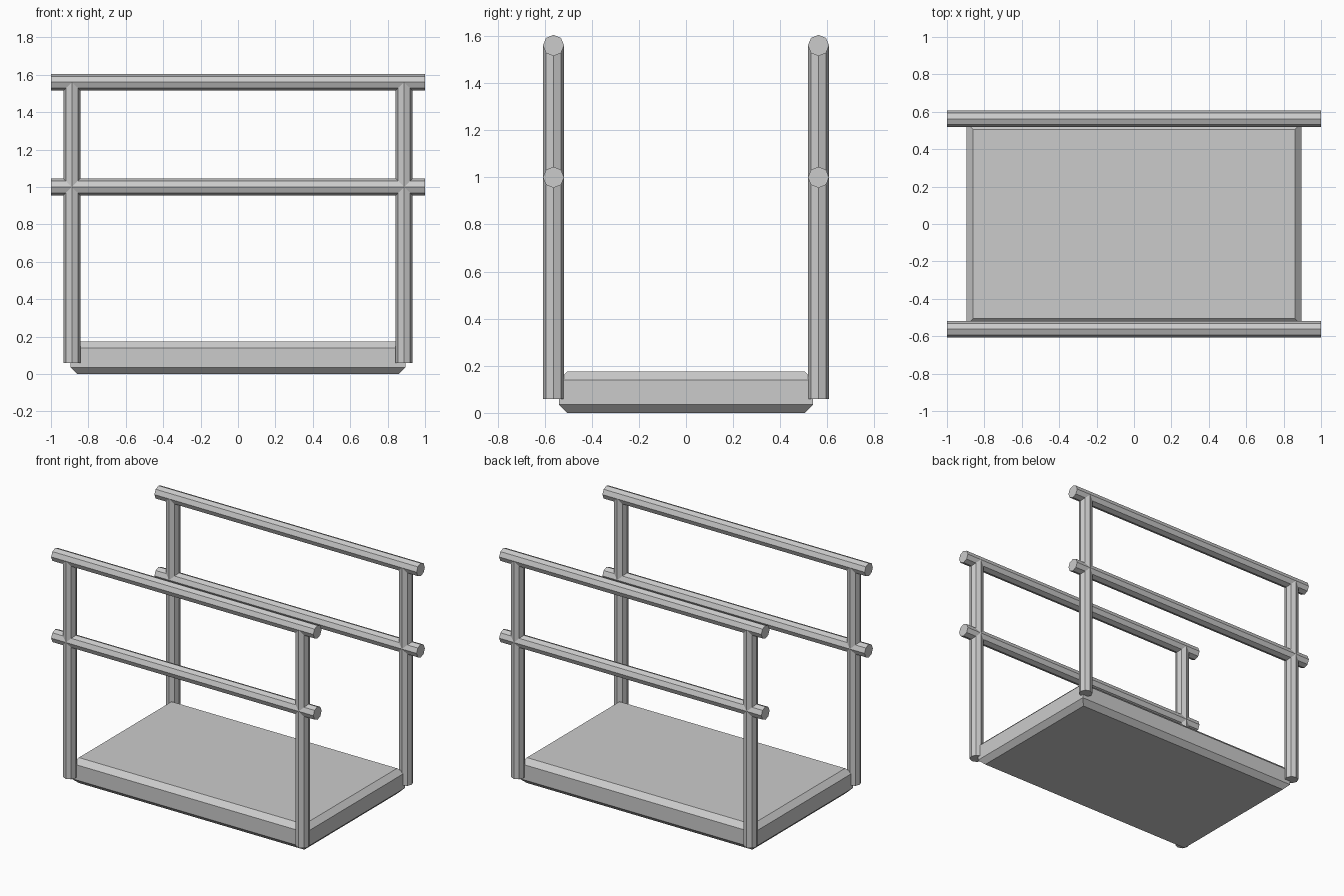
import bpy
import bmesh
from math import pi
from mathutils import Matrix

cube = bpy.data.objects.get("Cube")
if cube:
    bpy.data.objects.remove(cube, do_unlink=True)

GREY = (0.6, 0.6, 0.6, 1)
metal = bpy.data.materials.new("light_grey")
metal.use_nodes = True
metal.diffuse_color = GREY
metal.node_tree.nodes["Principled BSDF"].inputs["Base Color"].default_value = GREY


def finish(name, bm):
    mesh = bpy.data.meshes.new(name)
    bm.to_mesh(mesh)
    bm.free()
    mesh.materials.append(metal)
    obj = bpy.data.objects.new(name, mesh)
    bpy.context.collection.objects.link(obj)
    return obj


def tube(name, centre, length, rotation):
    """Eight-sided bar with a corner pointing straight outwards."""
    bm = bmesh.new()
    bmesh.ops.create_cone(bm, cap_ends=True, segments=8, radius1=0.045,
                          radius2=0.045, depth=length,
                          matrix=Matrix.Translation(centre) @ rotation)
    return finish(name, bm)


# Platform: slab with chamfered upper and lower rims, square upright corners
HEIGHT = 0.175
bm = bmesh.new()
bmesh.ops.create_cube(bm, size=1, matrix=Matrix.Translation((0, 0, HEIGHT / 2))
                      @ Matrix.Diagonal((1.79, 1.08, HEIGHT, 1)))
rims = [e for e in bm.edges if abs(e.verts[0].co.z - e.verts[1].co.z) < 0.01]
bmesh.ops.bevel(bm, geom=rims, offset=0.035, segments=1, affect='EDGES')
finish("platform", bm)

# Railings on both long sides
UPRIGHT = Matrix.Identity(4)
ALONG_X = Matrix.Rotation(pi / 2, 4, 'Y')
for side, y in (("front", -0.5625), ("back", 0.5625)):
    for end, x in (("right", -0.888), ("left", 0.888)):
        tube(f"{side}_{end}_post", (x, y, 0.81), 1.5, UPRIGHT)
    for level, z in (("middle", 1.0), ("top", 1.56)):
        tube(f"{side}_{level}_rail", (0, y, z), 2.0, ALONG_X)
